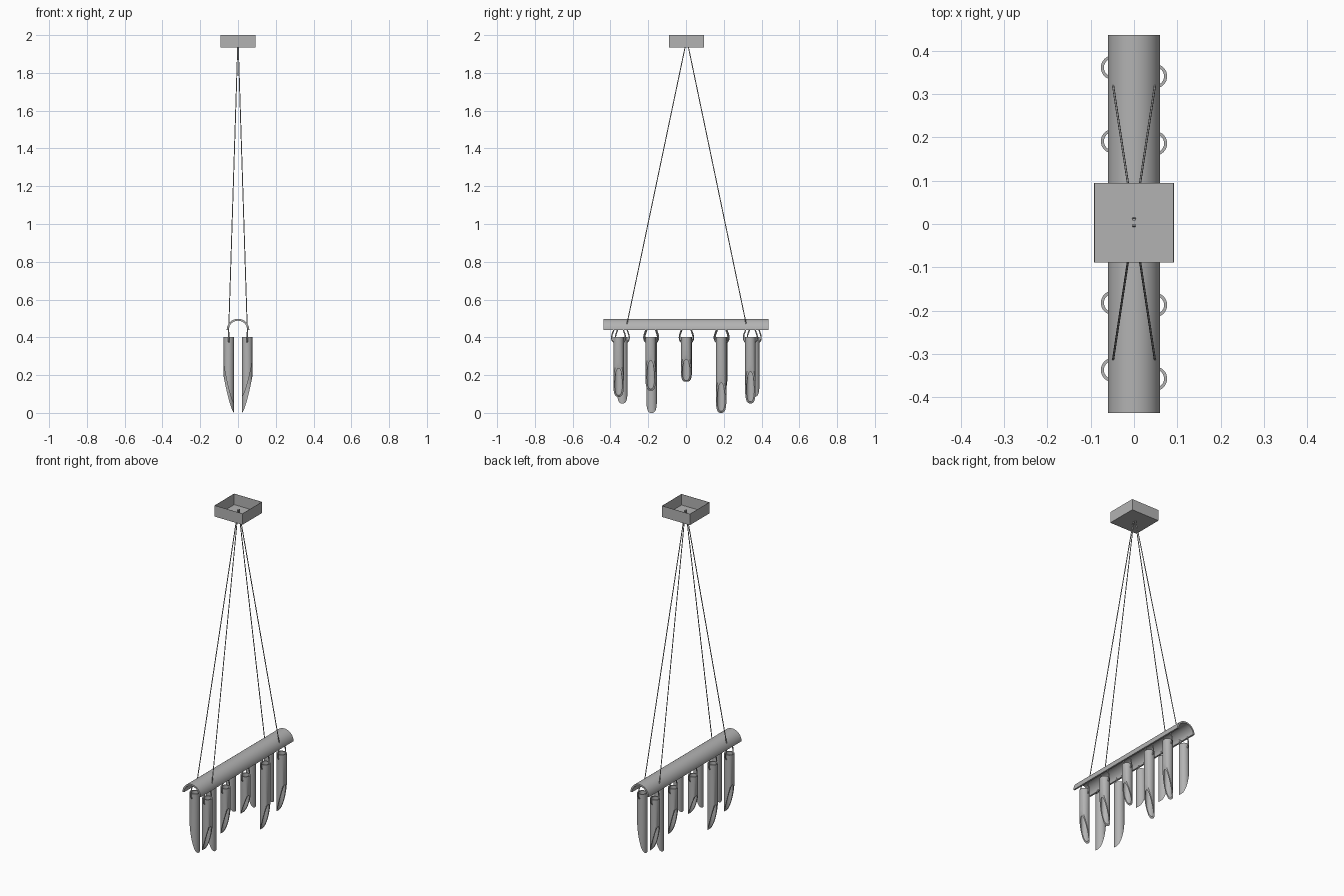
import bpy, bmesh, math

if "Cube" in bpy.data.objects:
    bpy.data.objects.remove(bpy.data.objects["Cube"])

# Dark grey finish shared by every part
grey = bpy.data.materials.new("dark_grey")
grey.diffuse_color = (0.45, 0.45, 0.45, 1)
grey.use_nodes = True
grey.node_tree.nodes["Principled BSDF"].inputs["Base Color"].default_value = grey.diffuse_color


def finish(name, bm, smooth=True):
    bmesh.ops.recalc_face_normals(bm, faces=bm.faces)
    me = bpy.data.meshes.new(name)
    bm.to_mesh(me)
    bm.free()
    me.materials.append(grey)
    ob = bpy.data.objects.new(name, me)
    bpy.context.collection.objects.link(ob)
    if smooth:
        bpy.ops.object.select_all(action='DESELECT')
        ob.select_set(True)
        bpy.context.view_layer.objects.active = ob
        bpy.ops.object.shade_smooth_by_angle(angle=math.radians(35))
    return ob


def wire(name, points, radius, curved=False):
    cu = bpy.data.curves.new(name, 'CURVE')
    cu.dimensions = '3D'
    cu.bevel_depth = radius
    cu.bevel_resolution = 2
    cu.use_fill_caps = True
    cu.resolution_u = 6
    cu.materials.append(grey)
    if curved:
        sp = cu.splines.new('BEZIER')
        sp.bezier_points.add(len(points) - 1)
        for bp, p in zip(sp.bezier_points, points):
            bp.co = p
            bp.handle_left_type = bp.handle_right_type = 'AUTO'
    else:
        sp = cu.splines.new('POLY')
        sp.points.add(len(points) - 1)
        for sp_pt, p in zip(sp.points, points):
            sp_pt.co = (*p, 1)
    ob = bpy.data.objects.new(name, cu)
    bpy.context.collection.objects.link(ob)


# Ceiling box: thin open-topped tray
def ceiling_box(half, y, z0, z1, wall):
    bm = bmesh.new()
    loops = []
    for h, z in ((half, z0), (half, z1), (half - wall, z1), (half - wall, z0 + wall)):
        loops.append([bm.verts.new((sx * h, y + sy * h, z))
                      for sx, sy in ((-1, -1), (1, -1), (1, 1), (-1, 1))])
    for a, b in zip(loops, loops[1:]):
        for i in range(4):
            j = (i + 1) % 4
            bm.faces.new((a[i], a[j], b[j], b[i]))
    bm.faces.new(loops[0])
    bm.faces.new(loops[-1])
    finish("ceiling_box", bm, smooth=False)


# Rail: half pipe along y
def rail(length, r_out, r_in, z0, seg=24):
    bm = bmesh.new()
    arc = [math.pi * i / seg for i in range(seg + 1)]
    prof = [(r_out * math.cos(a), r_out * math.sin(a)) for a in arc]
    prof += [(r_in * math.cos(a), r_in * math.sin(a)) for a in reversed(arc)]
    ends = [[bm.verts.new((x, y, z0 + z)) for x, z in prof]
            for y in (-length / 2, length / 2)]
    n = len(prof)
    for i in range(n):
        j = (i + 1) % n
        bm.faces.new((ends[0][i], ends[0][j], ends[1][j], ends[1][i]))
    for e in ends:
        for i in range(seg):
            bm.faces.new((e[i], e[i + 1], e[n - 2 - i], e[n - 1 - i]))
    finish("rail", bm)


# Shade: hollow tube with a scooped outward-facing cut at the bottom
def shade(name, side, y, z_low, cut, seg=32):
    bm = bmesh.new()
    r_out, r_in, cx, top = 0.028, 0.021, 0.0485, 0.402
    loops = []
    for r, at_top in ((r_out, True), (r_out, False), (r_in, False), (r_in, True)):
        ring = []
        for i in range(seg):
            a = 2 * math.pi * i / seg
            x, yy = r * math.cos(a), r * math.sin(a)
            t = max(0.0, (x + r_out) / (2 * r_out))
            z = top if at_top else z_low + cut * t ** 1.5
            ring.append(bm.verts.new((side * (cx + x), y + yy, z)))
        loops.append(ring)
    for k in range(4):
        a, b = loops[k], loops[(k + 1) % 4]
        for i in range(seg):
            j = (i + 1) % seg
            bm.faces.new((a[i], a[j], b[j], b[i]))
    finish(name, bm)


ceiling_box(0.092, 0.003, 1.934, 2.0, 0.0015)
rail(0.872, 0.06, 0.05, 0.438)

# Suspension cables, with ends pulled through the box floor
for sx in (-1, 1):
    for sy in (-1, 1):
        wire("suspension_cable",
             [(sx * 0.049, 0.003 + sy * 0.321, 0.445), (sx * 0.0015, 0.004 + sy * 0.008, 1.94),
              (sx * 0.0015, 0.004 + sy * 0.006, 1.965)], 0.0025)

# Shades and their wire hangers: second side is the first turned 180 degrees
specs = [(-0.357, 0.085, 0.185), (-0.187, 0.118, 0.195), (0.001, 0.165, 0.145),
         (0.186, 0.0, 0.195), (0.341, 0.05, 0.205)]
for s in (1, -1):
    for y, low, cut in specs:
        yc = s * y + (0.0 if s > 0 else 0.004)
        shade("tube_shade", s, yc, low, cut)
        for d in (-1, 1):
            wire("shade_hanger",
                 [(s * 0.051, yc + d * 0.022, 0.450), (s * 0.050, yc + d * 0.027, 0.435),
                  (s * 0.049, yc + d * 0.036, 0.402), (s * 0.0485, yc + d * 0.030, 0.378),
                  (s * 0.0485, yc + d * 0.016, 0.371)], 0.0035, curved=True)
